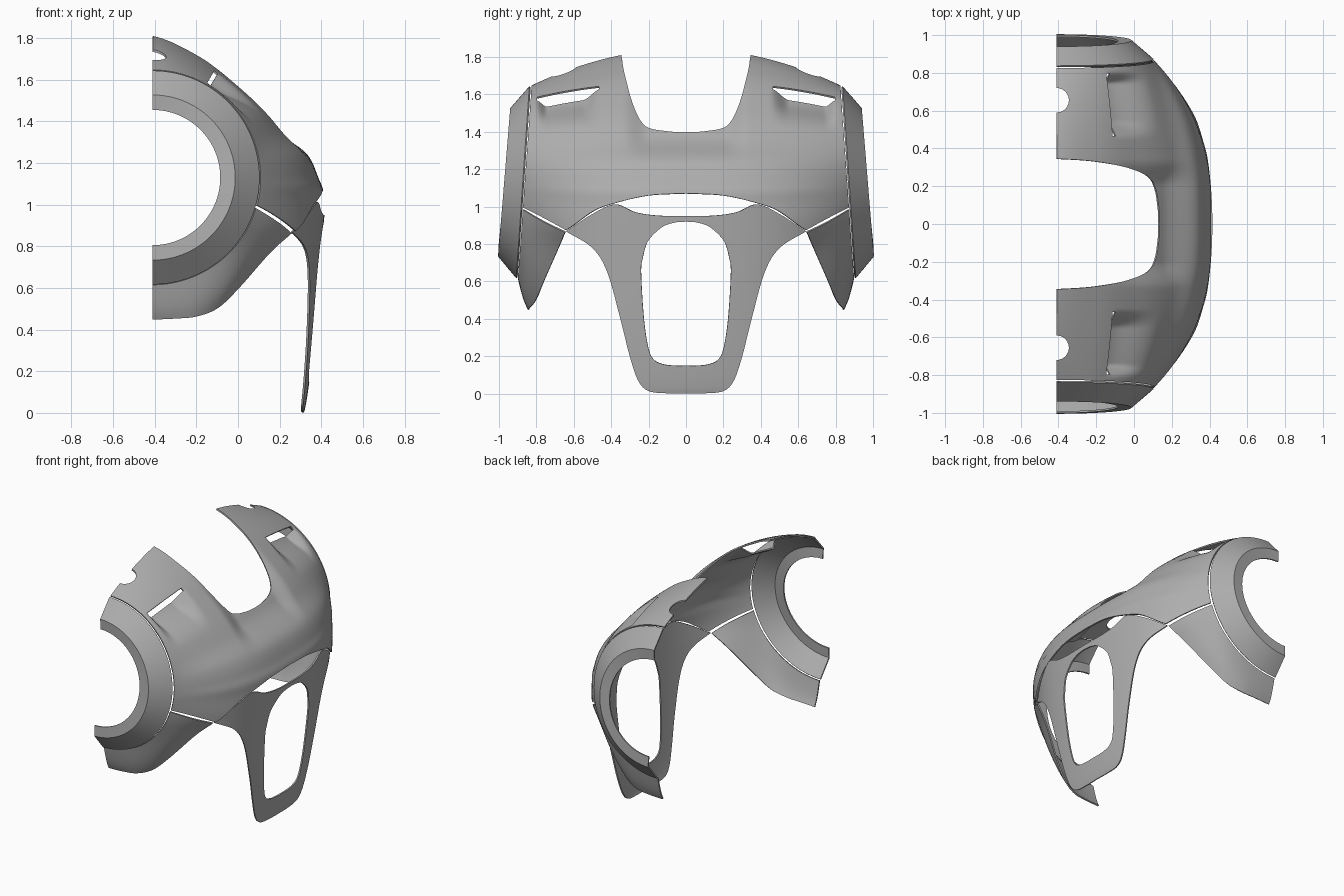
import bpy, bmesh
from math import radians, sin, cos, pi
from mathutils import Vector

cube = bpy.data.objects.get("Cube")
if cube:
    bpy.data.objects.remove(cube, do_unlink=True)

CX, CZ = -0.41, 1.13        # axis of the round end openings
GROOVE_R, THICK = 0.51, 0.01

paint = bpy.data.materials.new("grey_paint")
paint.use_nodes = True
GREY = (0.42, 0.42, 0.42, 1)
paint.diffuse_color = GREY
paint.node_tree.nodes["Principled BSDF"].inputs["Base Color"].default_value = GREY


def step(t):
    t = max(0.0, min(1.0, t))
    return t * t * (3 - 2 * t)


def resample(points, n, smooth=True):
    """Subdivide each span of a control polyline into n parts."""
    pts = [Vector(p) for p in points]
    out = []
    for i in range(len(pts) - 1):
        a, b = pts[i], pts[i + 1]
        before = pts[i - 1] if i else a * 2 - b
        after = pts[i + 2] if i + 2 < len(pts) else b * 2 - a
        for k in range(n):
            t = k / n
            if smooth:
                ta, tb = (b - before) / 2, (after - a) / 2
                out.append(a + ta * t + (3 * (b - a) - 2 * ta - tb) * t**2
                           + (2 * (a - b) + ta + tb) * t**3)
            else:
                out.append(a.lerp(b, t))
    return out + [pts[-1]]


def polar(deg, r, y):
    return Vector((CX + r * cos(radians(deg)), y, CZ + r * sin(radians(deg))))


def sheet(name, rows, skip=None, sides=(1,), angle=35):
    """Thin panel from rows of points, copied to each listed side of y."""
    bm = bmesh.new()
    for s in sides:
        grid = [[bm.verts.new((p.x, p.y * s, p.z)) for p in row] for row in rows]
        for i in range(len(rows) - 1):
            for j in range(len(rows[0]) - 1):
                if skip and skip(i, j):
                    continue
                bm.faces.new((grid[i][j], grid[i + 1][j], grid[i + 1][j + 1], grid[i][j + 1]))
    bmesh.ops.remove_doubles(bm, verts=bm.verts, dist=0.0004)
    loose = [v for v in bm.verts if not v.link_faces]
    bmesh.ops.delete(bm, geom=loose, context='VERTS')
    bmesh.ops.recalc_face_normals(bm, faces=bm.faces)
    mesh = bpy.data.meshes.new(name)
    bm.to_mesh(mesh)
    bm.free()
    ob = bpy.data.objects.new(name, mesh)
    bpy.context.collection.objects.link(ob)
    mesh.materials.append(paint)
    activate(ob)
    solid = ob.modifiers.new("thickness", 'SOLIDIFY')
    solid.thickness, solid.offset = THICK, 0
    bpy.ops.object.modifier_apply(modifier=solid.name)
    bpy.ops.object.shade_smooth_by_angle(angle=radians(angle))
    return ob


def activate(ob):
    bpy.ops.object.select_all(action='DESELECT')
    ob.select_set(True)
    bpy.context.view_layer.objects.active = ob


# Main upper shell: radius as a function of angle and length
def groove_y(deg):
    return 0.865 - 0.035 * sin(radians(deg))


PROFILE = resample([(90, .71), (70, .635), (46, .605), (21, .66), (8, .75),
                    (0, .79), (-4, .815), (-10, .835), (-21, .90)], 8)


def profile_radius(deg):
    for a, b in zip(PROFILE, PROFILE[1:]):
        if b.x <= deg <= a.x:
            return a.y + (b.y - a.y) * (a.x - deg) / (a.x - b.x)
    return PROFILE[0].y if deg > 0 else PROFILE[-1].y


LIP = 60                    # angle of the intake lip


def vent_depth(deg, y):
    if deg > LIP - 0.5:
        return 0
    return 0.06 * step((y - .45) / .1) * step((.81 - y) / .07) * step((deg - 28) / 28)


def shell_point(deg, y):
    t = max(0, 1 - y / groove_y(deg))
    grow = 1 - (1 - t) ** (2 + 0.7 * cos(radians(deg)))
    r = GROOVE_R + (profile_radius(deg) - GROOVE_R) * grow
    saddle = 0.04 * step((.34 - y) / .14) * step((deg - 6) / 18) * step((75 - deg) / 30)
    return polar(deg, r - saddle - vent_depth(deg, y), y)


SPAN, COLS = 7, 48
arc = [(d, groove_y(d) - .006) for d in (90, 75, 60, 40, 20, 0, -15)]
hem = [(-20.5, .64), (-11.8, .5), (-8.1, .38), (-5, .2), (-4.2, 0)]
outer = (resample(arc, SPAN, False)[:-1] + resample([arc[-1], hem[0]], SPAN, False)[:-1]
         + resample(hem, SPAN))
inner = resample([(90, .345), (75, .335), (60, .315), (50, .297), (43, .28), (37, .26),
                  (33, .24), (30, .215), (28, .17), (27, .12), (26.2, .06), (26, 0)], SPAN)
params = [[o.lerp(e, j / COLS) for j in range(COLS + 1)] for o, e in zip(outer, inner)]


def in_vent(i, j):
    return any(vent_depth(*params[i + 1][k]) > .006 and params[i][k].x > LIP - .5
               for k in (j, j + 1))


upper = sheet("upper_shell", [[shell_point(*p) for p in row] for row in params],
              in_vent, (1, -1))

# Half-round notches in the open top edge
for s in (1, -1):
    bpy.ops.mesh.primitive_cylinder_add(vertices=40, radius=.065, depth=.5,
                                        location=(CX, s * .655, 1.7))
    cutter = bpy.context.object
    cutter.hide_render = True
    activate(upper)
    cut = upper.modifiers.new("notch", 'BOOLEAN')
    cut.operation, cut.object, cut.solver = 'DIFFERENCE', cutter, 'EXACT'
    bpy.ops.object.modifier_apply(modifier=cut.name)
    bpy.data.objects.remove(cutter, do_unlink=True)

# End rings, lower corner panels
corner_edge = resample([(.255, .645, .865), (.15, .685, .77), (0, .76, .6), (-.1, .80, .505),
                        (-.2, .83, .465), (-.3, .84, .455), (CX, .84, .45)], 6)
for s, end in ((-1, "front"), (1, "back")):
    angles = [90 - 180 * k / 60 for k in range(61)]
    ring = []
    for d in angles:
        tip = .9675 - .0325 * sin(radians(d))
        a = polar(d, GROOVE_R, groove_y(d) + .004)
        b, c = polar(d, .395, tip), polar(d, .325, tip - .004)
        ring.append([a, a.lerp(b, .5), b, c])
    sheet(end + "_ring", ring, sides=(s,), angle=25)

    rows = []
    for k, edge in enumerate(corner_edge):
        d = -16.5 - 73.5 * k / (len(corner_edge) - 1)
        start = polar(d, GROOVE_R + .004, groove_y(d) - .006)
        row = []
        for j in range(9):
            t = j / 8
            p = start.lerp(edge, t)
            p += Vector((cos(radians(d)), 0, sin(radians(d)))) * .02 * sin(pi * t)
            row.append(p)
        rows.append(row)
    sheet(end + "_lower_panel", rows, sides=(s,))


# Side leg with its long rounded opening
def leg_point(p):
    y, z = p
    x = .31 + .1 * (max(z, 0) / .95) ** .7 - (.2 + .38 * y * y) * y * y
    return Vector((x, y, z))


crown = resample([(0, .95), (.15, .952), (.27, .97), (.38, 1.012), (.5, .96), (.64, .868)], 6)
flank = resample([(.64, .868), (.5, .78), (.42, .65), (.35, .4), (.3, .2),
                  (.255, .07), (.2, .015), (.1, .003), (0, .003)], 6)
rim = resample([(0, .92), (.06, .915), (.12, .895), (.17, .855), (.2, .82), (.215, .79),
                (.23, .73), (.24, .65), (.225, .4), (.2, .24), (.17, .18), (.12, .157),
                (.06, .15), (0, .15)], 6)
rows = [[leg_point(o.lerp(e, j / 10)) for j in range(11)]
        for o, e in zip(crown[:-1] + flank, rim)]
sheet("side_leg", rows, sides=(1, -1))
